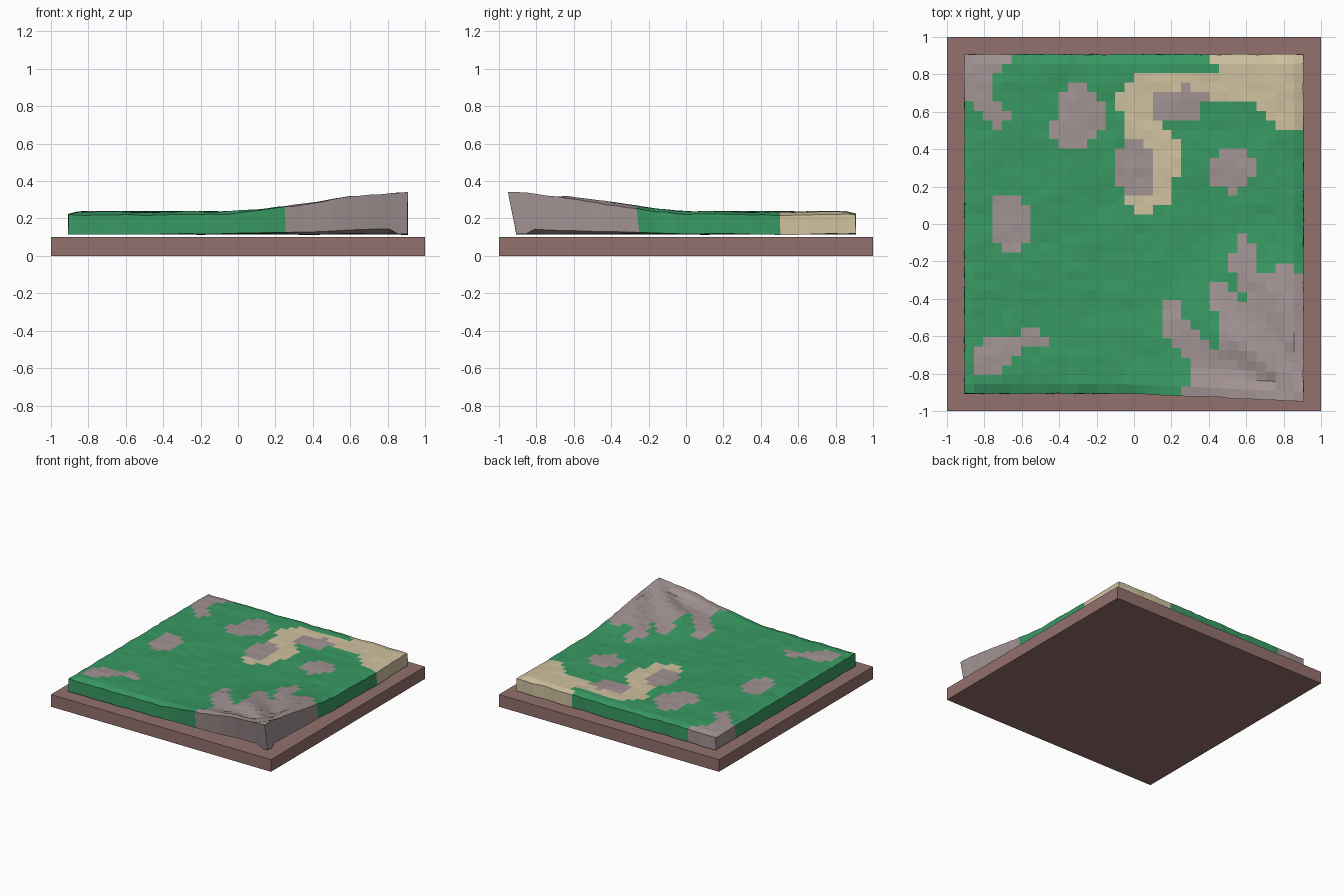
import bpy, bmesh, math, random
from mathutils import Vector, noise

if "Cube" in bpy.data.objects:
    bpy.data.objects.remove(bpy.data.objects["Cube"])

random.seed(4)


def material(name, rgb):
    m = bpy.data.materials.new(name)
    m.diffuse_color = (*rgb, 1)
    m.use_nodes = True
    m.node_tree.nodes["Principled BSDF"].inputs["Base Color"].default_value = m.diffuse_color
    return m


grass = material("grass_green", (0.04, 0.32, 0.125))
rock = material("rock_grey", (0.36, 0.29, 0.29))
sand = material("sand_beige", (0.63, 0.54, 0.35))
wood = material("base_brown", (0.29, 0.165, 0.155))

# Wooden base board
bpy.ops.mesh.primitive_cube_add(size=2, location=(0, 0, 0.05))
base = bpy.context.object
base.name = "base_board"
base.scale = (1, 1, 0.05)
base.data.materials.append(wood)

# Outlines of the ground patches, seen from above
sand_patch = [(.39, .92), (.45, .82), (.02, .82), (.02, .77), (-.1, .70), (-.1, .61),
              (-.04, .60), (-.03, .08), (.05, .02), (.09, .08), (.21, .09), (.21, .27),
              (.27, .27), (.27, .40), (.08, .60), (.08, .7), (.39, .7), (.42, .65),
              (.65, .64), (.77, .51), (.95, .51), (.95, .92)]
mountain_patch = [(.58, -.05), (.65, -.11), (.65, -.2), (.72, -.27), (.77, -.2), (.83, -.2),
                  (.95, -.35), (.95, -1), (.27, -1), (.27, -.84), (.34, -.76), (.16, -.6),
                  (.16, -.42), (.22, -.42), (.42, -.66), (.46, -.6), (.46, -.49), (.4, -.43),
                  (.4, -.3), (.46, -.3), (.65, -.47), (.52, -.24), (.52, -.15)]
corner_rock = [(-.95, .95), (-.65, .92), (-.7, .82), (-.77, .8), (-.77, .7), (-.67, .57),
               (-.7, .52), (-.77, .52), (-.95, .70)]
back_rock = [(-.35, .76), (-.28, .76), (-.16, .65), (-.16, .53), (-.28, .4), (-.41, .4),
             (-.47, .5), (-.41, .58), (-.41, .68)]
path_rock_a = [(.08, .7), (.25, .7), (.29, .76), (.33, .7), (.4, .7), (.34, .53), (.15, .53),
               (.08, .58)]
path_rock_b = [(-.03, .46), (.08, .4), (.09, .14), (-.03, .14), (-.1, .22), (-.1, .37)]
right_rock = [(.45, .39), (.62, .39), (.65, .27), (.52, .16), (.4, .24), (.4, .33)]
left_rock = [(-.71, .16), (-.65, .16), (-.54, .03), (-.6, -.14), (-.71, -.14), (-.77, -.04),
             (-.77, .1)]
front_rock = [(-.59, -.53), (-.53, -.53), (-.47, -.63), (-.65, -.7), (-.71, -.82),
              (-.87, -.8), (-.80, -.58), (-.6, -.6)]
rocks = [mountain_patch, corner_rock, back_rock, path_rock_a, path_rock_b, right_rock,
         left_rock, front_rock]


def inside(poly, x, y):
    hit = False
    for (ax, ay), (bx, by) in zip(poly, poly[1:] + poly[:1]):
        if (ay > y) != (by > y) and x < ax + (y - ay) * (bx - ax) / (by - ay):
            hit = not hit
    return hit


def ground(x, y):
    if any(inside(p, x, y) for p in rocks):
        return 1
    return 2 if inside(sand_patch, x, y) else 0


# Terrain slab: a grid extruded down, then top and bottom shaped by noise
R = 0.907
bm = bmesh.new()
bmesh.ops.create_grid(bm, x_segments=36, y_segments=36, size=R)
lower = bmesh.ops.extrude_face_region(bm, geom=bm.faces[:])
top = {v for v in lower["geom"] if isinstance(v, bmesh.types.BMVert)}
bm.normal_update()

for f in bm.faces:
    c = f.calc_center_median()
    lim = R - 0.025
    f.material_index = ground(max(-lim, min(lim, c.x)), max(-lim, min(lim, c.y)))

for v in bm.verts:
    x, y = v.co.x, v.co.y
    d = math.hypot(x - R, y + R)
    peak = max(0, 1 - d / 0.95) ** 1.15
    edge = max(abs(x), abs(y)) > R - 0.01
    wave = noise.noise(Vector((x * 5, y * 5, 1.3)))
    if v in top:
        v.co.z = 0.235 + 0.108 * peak + 0.007 * wave + random.uniform(-.003, .003)
        # Ridges that run down from the peak
        a = math.atan2(y + R, R - x)
        v.co.z += 0.03 * math.sin(a * 9 + 3 * d) * peak * min(1, d * 3)
        if edge:
            v.co.z -= 0.014 * (1 - peak)
        v.co.y -= 0.045 * peak
    else:
        v.co.z = 0.117 + 0.006 * wave + (0.03 * peak * (d > 0.1) if edge else 0)
    if edge:
        v.co.x += random.uniform(-.003, .003)
        v.co.y += random.uniform(-.003, .003)

bmesh.ops.recalc_face_normals(bm, faces=bm.faces[:])
mesh = bpy.data.meshes.new("terrain")
bm.to_mesh(mesh)
bm.free()
for m in (grass, rock, sand):
    mesh.materials.append(m)
bpy.context.collection.objects.link(bpy.data.objects.new("terrain", mesh))
